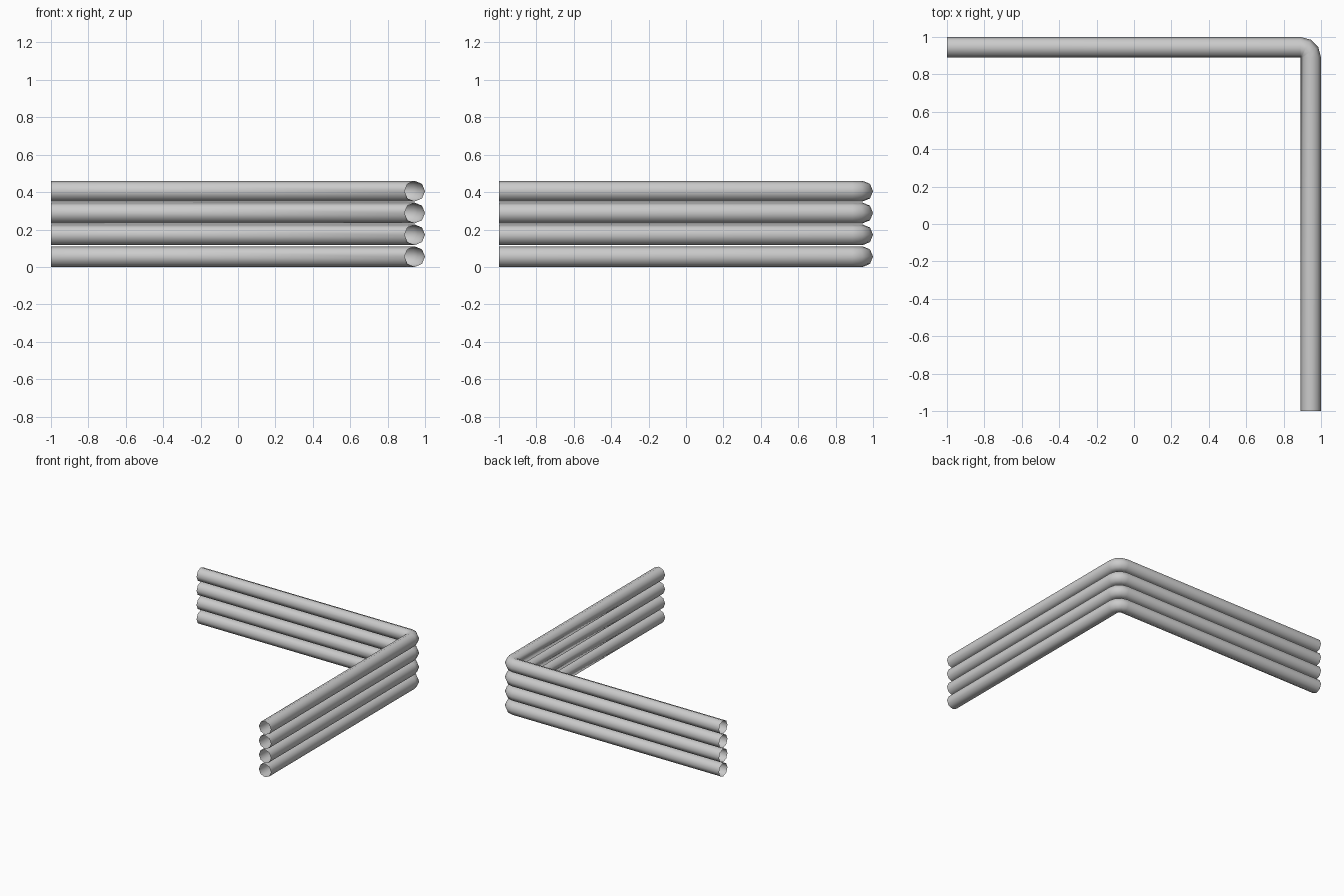
import bpy, bmesh
from math import cos, sin, radians, tau

cube = bpy.data.objects.get("Cube")
if cube:
    bpy.data.objects.remove(cube, do_unlink=True)

SIDES, RADIUS, SPACING, COUNT = 8, 0.055, 0.1167, 4
PIVOT = 1 - 2 * RADIUS          # inside corner of the bend
BEND_STEPS = 3

steel = bpy.data.materials.new("light grey steel")
steel.use_nodes = True
GREY = (0.6, 0.6, 0.6, 1)
steel.diffuse_color = GREY
steel.node_tree.nodes["Principled BSDF"].inputs["Base Color"].default_value = GREY


def ring(bm, centre_z, angle, slide_x=0.0, slide_y=0.0):
    """One cross-section, turned about the inside corner and slid along an arm."""
    verts = []
    for i in range(SIDES):
        a = tau * i / SIDES
        reach = RADIUS + RADIUS * cos(a)
        verts.append(bm.verts.new((PIVOT + reach * sin(angle) + slide_x,
                                   PIVOT + reach * cos(angle) + slide_y,
                                   centre_z + RADIUS * sin(a))))
    return verts


def bent_pipe(name, centre_z):
    bm = bmesh.new()
    arm = 1 + PIVOT
    # Back arm end, bend, then side arm end; both ends stay open
    rings = [ring(bm, centre_z, 0, slide_x=-arm)]
    rings += [ring(bm, centre_z, radians(90 * s / BEND_STEPS))
              for s in range(BEND_STEPS + 1)]
    rings.append(ring(bm, centre_z, radians(90), slide_y=-arm))
    for r, s in zip(rings, rings[1:]):
        for i in range(SIDES):
            j = (i + 1) % SIDES
            bm.faces.new((r[i], s[i], s[j], r[j]))
    # Close up the pinched inside of the bend
    bmesh.ops.remove_doubles(bm, verts=bm.verts, dist=0.0005)
    bmesh.ops.recalc_face_normals(bm, faces=bm.faces)
    # An open tube needs its outward side checked: the top faces must look up
    top = max(bm.faces, key=lambda f: f.calc_center_median().z)
    if top.normal.z < 0:
        bmesh.ops.reverse_faces(bm, faces=bm.faces)
    for f in bm.faces:
        f.smooth = True
    mesh = bpy.data.meshes.new(name)
    bm.to_mesh(mesh)
    bm.free()
    mesh.materials.append(steel)
    bpy.context.collection.objects.link(bpy.data.objects.new(name, mesh))


# Stack of four bent rails
for n in range(COUNT):
    bent_pipe(f"bent_rail_{n + 1}", RADIUS + n * SPACING)
